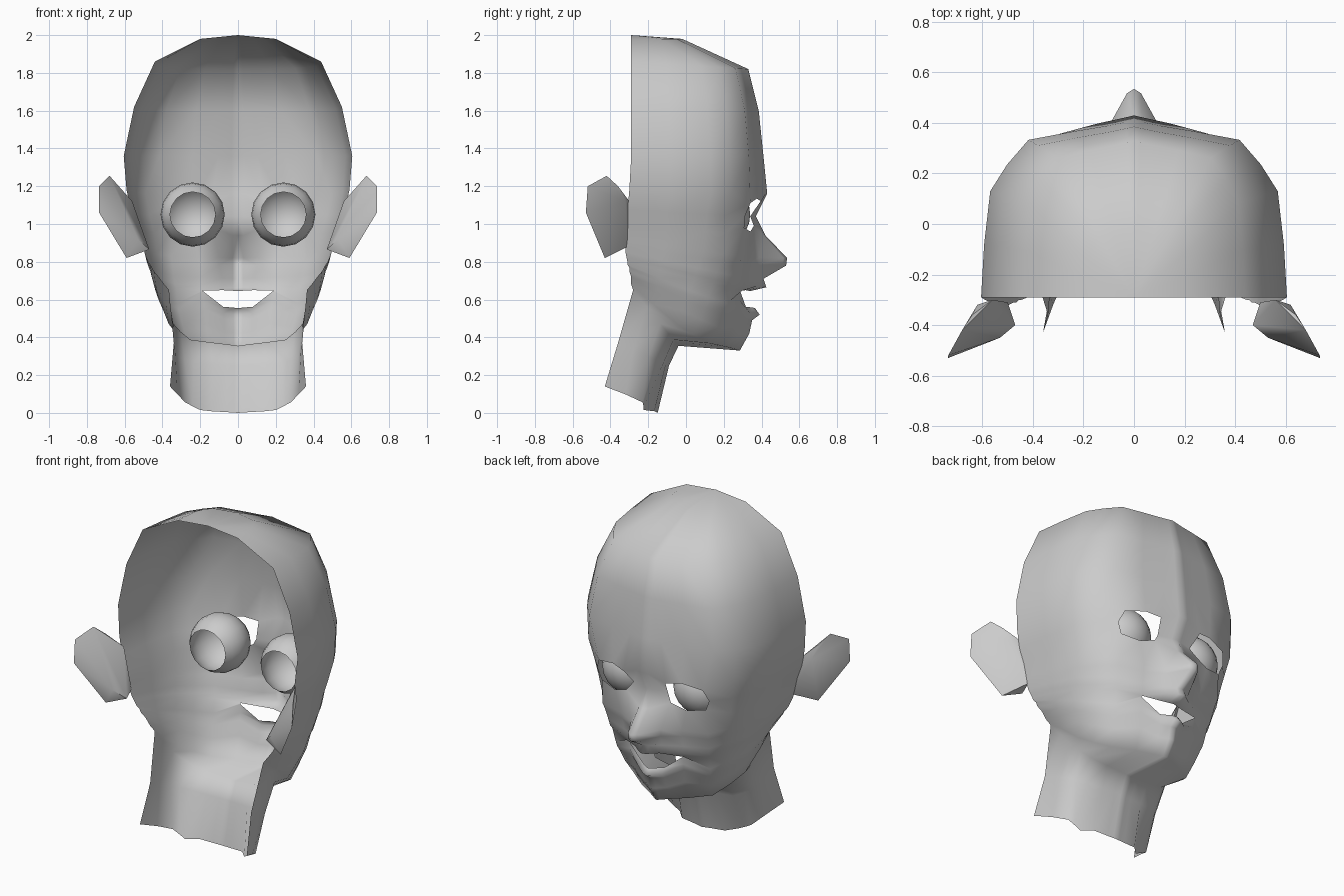
import bpy, bmesh, math
from mathutils import Matrix

if "Cube" in bpy.data.objects:
    bpy.data.objects.remove(bpy.data.objects["Cube"])


def finish(bm, name):
    me = bpy.data.meshes.new(name)
    bm.to_mesh(me)
    bm.free()
    for p in me.polygons:
        p.use_smooth = True
    ob = bpy.data.objects.new(name, me)
    bpy.context.collection.objects.link(ob)
    m = ob.modifiers.new("mirror", 'MIRROR')
    m.use_clip = True
    m.merge_threshold = 0.002
    return ob


# Half cross-section columns: (share of width, share of depth)
COLS = [(0, 1), (.055, .99), (.17, .97), (.40, .937), (.69, .89), (.83, .75), (.94, .6),
        (.98, .3), (1, 0)]

# Rows: centre z, centre y, depth beside the centre, cheek depth, back width, back z, back y
ROWS = [
    (2.00, -.29, -.29, -.29, .00, 2.00, -.29), (1.98, -.02, -.02, -.02, .20, 1.98, -.29),
    (1.82, .33, .33, .33, .44, 1.86, -.29), (1.60, .385, .385, .385, .55, 1.62, -.29),
    (1.36, .41, .41, .41, .605, 1.36, -.29),
    (1.16, .43, .42, .42, .59, 1.18, -.30),     # 5 brow
    (1.04, .37, .36, .39, .565, 1.07, -.31),    # 6 eye line
    (.94, .42, .38, .385, .535, .99, -.315),    # 7 lower lid
    (.82, .535, .41, .38, .515, .91, -.32), (.78, .53, .41, .375, .505, .88, -.32),
    (.71, .41, .385, .37, .495, .85, -.32),
    (.665, .425, .40, .37, .485, .825, -.315),  # 11 upper lip
    (.645, .34, .34, .36, .475, .80, -.31),     # 12 inner upper lip
    (.555, .365, .345, .36, .465, .785, -.31),  # 13 inner lower lip
    (.52, .39, .37, .36, .455, .77, -.30), (.49, .35, .345, .35, .445, .75, -.30),
    (.42, .335, .325, .335, .42, .72, -.29), (.33, .285, .28, .285, .39, .68, -.29),
    # neck
    (.355, -.04, -.04, -.04, .365, .65, -.28), (.25, -.09, -.09, -.09, .34, .37, -.36),
    (.0, -.15, -.15, -.15, .36, .14, -.43),
]
# Small moves for mouth corners, eye rims, nostrils, neck hem: (row, column): value
Z_FIX = {(12, 3): .647, (13, 3): .645, (14, 3): .595, (15, 3): .555, (16, 3): .47,
         (5, 2): 1.12, (5, 3): 1.135, (5, 4): 1.11, (7, 2): .99, (7, 3): .96, (7, 4): .98}
X_FIX = {(5, 2): .14, (5, 3): .23, (5, 4): .35, (6, 2): .115, (6, 4): .375,
         (7, 2): .15, (7, 3): .24, (7, 4): .35, (8, 2): .10, (9, 2): .10,
         (20, 4): .20, (20, 5): .24, (20, 6): .28, (20, 7): .32}
Y_FIX = {(20, 4): -.225, (20, 5): -.225, (20, 6): -.23, (20, 7): -.32}


def hole(r, c):
    return (r in (5, 6) and c in (2, 3)) or (r == 12 and c < 3)


# Head and neck shell, open at the back, jaw narrowing towards the chin
bm = bmesh.new()
grid = []
for r, (zc, yc, yn, ys, w, zb, yb) in enumerate(ROWS):
    line = []
    taper = .33 * max(0, min(1, (.85 - zc) / .5)) if r < 18 else 0
    for c, (u, t) in enumerate(COLS):
        front = (yc, yc * .92 + yn * .08, yn)[c] if c < 3 else ys
        x = X_FIX.get((r, c), u * w)
        y = Y_FIX.get((r, c), yb + (front - yb) * t * (1 - taper * u ** 1.5))
        z = Z_FIX.get((r, c), zc + (zb - zc) * (1 - t))
        line.append(bm.verts.new((x, y, z)))
    grid.append(line)
for r in range(len(grid) - 1):
    for c in range(len(COLS) - 1):
        if not hole(r, c):
            bm.faces.new((grid[r][c], grid[r + 1][c], grid[r + 1][c + 1], grid[r][c + 1]))
bmesh.ops.remove_doubles(bm, verts=bm.verts[:], dist=.003)
bmesh.ops.recalc_face_normals(bm, faces=bm.faces[:])
top = max(bm.faces, key=lambda f: f.calc_center_median().z)
if top.normal.z < 0:
    bmesh.ops.reverse_faces(bm, faces=bm.faces[:])
finish(bm, "head")

# Eyeballs, open at the back
bm = bmesh.new()
bmesh.ops.create_uvsphere(bm, u_segments=16, v_segments=12, radius=.17)
bmesh.ops.rotate(bm, verts=bm.verts[:], matrix=Matrix.Rotation(math.pi / 2, 3, 'X'))
bmesh.ops.delete(bm, geom=[v for v in bm.verts if v.co.y < -.17 * math.cos(math.radians(40))],
                 context='VERTS')
bmesh.ops.translate(bm, verts=bm.verts[:], vec=(.24, .17, 1.05))
finish(bm, "eyes")

# Ears: faceted wedges swept back from the open edge
EAR = [(.60, -.33, 1.16), (.68, -.42, 1.255), (.735, -.52, 1.20), (.735, -.53, 1.06),
       (.59, -.43, .82), (.47, -.40, .865), (.50, -.31, .88), (.56, -.30, 1.12),
       (.62, -.32, 1.12), (.64, -.36, 1.2), (.53, -.45, .92)]
bm = bmesh.new()
for p in EAR:
    bm.verts.new(p)
bmesh.ops.convex_hull(bm, input=bm.verts[:])
bmesh.ops.recalc_face_normals(bm, faces=bm.faces[:])
ears = finish(bm, "ears")
for ob in bpy.context.collection.objects:
    ob.select_set(ob is ears)
bpy.context.view_layer.objects.active = ears
bpy.ops.object.shade_smooth_by_angle(angle=math.radians(40))
